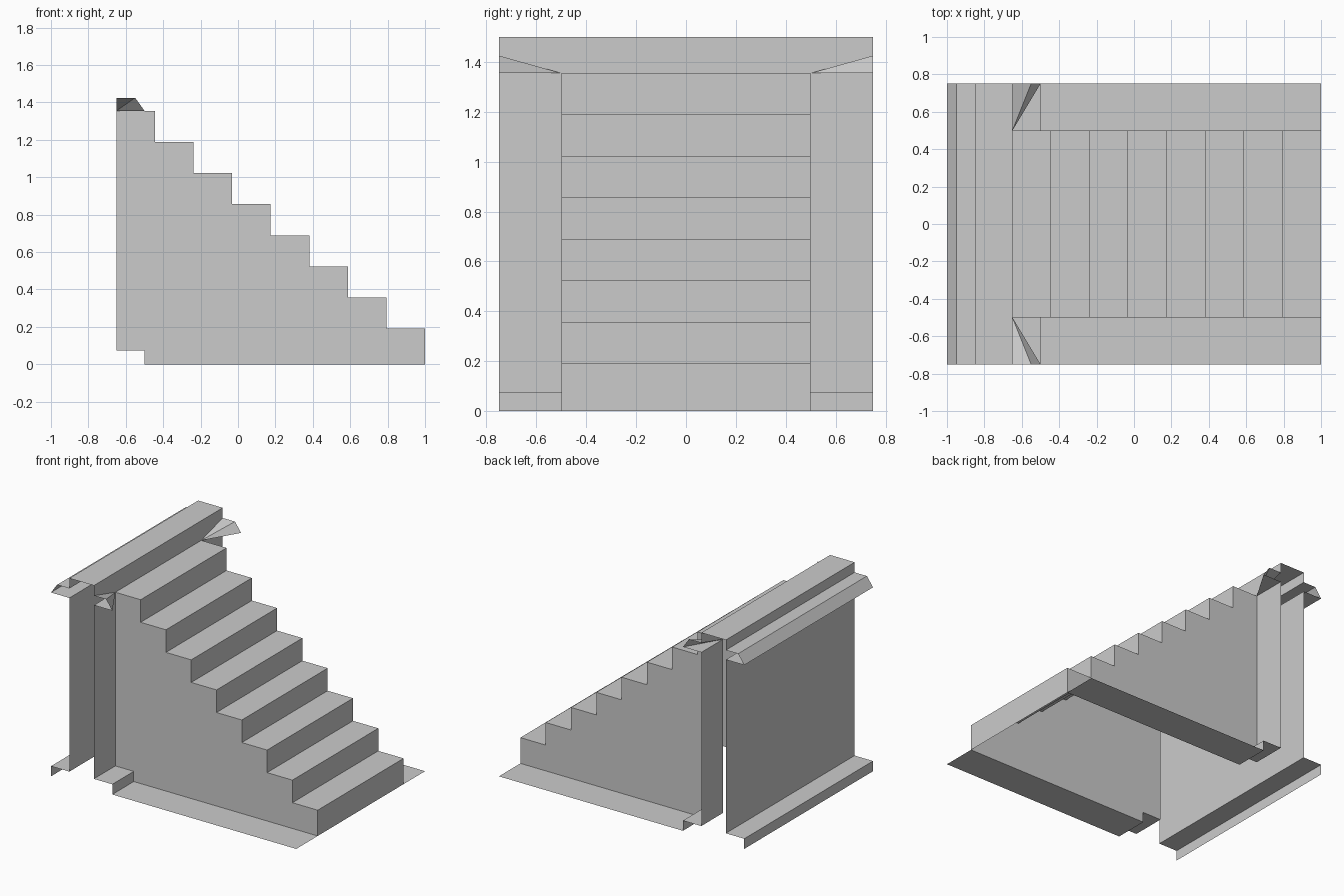
import bpy
import bmesh

if "Cube" in bpy.data.objects:
    bpy.data.objects.remove(bpy.data.objects["Cube"])

W, S = 0.75, 0.5            # half width of the block, half width of the stairs
BACK, FRONT = -0.85, -0.65  # the two faces of the top wall
LEDGE, TRIM, TRIM_TOP, TOP = 0.075, 1.355, 1.425, 1.5
STEPS, FIRST = 8, 0.19


def finish(name, bm):
    bmesh.ops.remove_doubles(bm, verts=bm.verts, dist=1e-5)
    mesh = bpy.data.meshes.new(name)
    bm.to_mesh(mesh)
    bm.free()
    bpy.context.collection.objects.link(bpy.data.objects.new(name, mesh))


def loft(name, prof_a, y_a, prof_b, y_b):
    """Open sheet between two (x, z) profiles at y_a < y_b; collapsed edges become triangles."""
    bm = bmesh.new()
    for i in range(len(prof_a) - 1):
        ring = [(prof_a[i], y_a), (prof_a[i + 1], y_a),
                (prof_b[i + 1], y_b), (prof_b[i], y_b)]
        pts = []
        for (x, z), y in ring:
            if (x, y, z) not in pts:
                pts.append((x, y, z))
        if len(pts) > 2:
            bm.faces.new([bm.verts.new(p) for p in pts])
    finish(name, bm)


# Stair profile from the top landing down to the floor
run = (1 - FRONT) / STEPS
rise = (TRIM - FIRST) / (STEPS - 1)
stairs = [(FRONT, TRIM)]
for i in range(STEPS):
    x = FRONT + run * (i + 1)
    stairs += [(x, TRIM - rise * i),
               (x, TRIM - rise * (i + 1) if i < STEPS - 1 else 0)]
loft("stair_treads", stairs, -S, stairs, S)

# Back wall with base ledge, bevelled trim and flat top
back = [(-1, 0), (-1, LEDGE), (BACK, LEDGE), (BACK, TRIM), (-1, TRIM),
        (-0.95, TRIM_TOP), (BACK, TRIM_TOP), (BACK, TOP), (FRONT, TOP)]
loft("back_wall", back, -W, back, W)

# Short wall above the top step
upper = [(FRONT, TOP), (FRONT, TRIM)]
loft("upper_wall", upper, -S, upper, S)

# Wall, tapered trim, ledge and floor on each side of the stairs
base = [(FRONT, TRIM), (FRONT, LEDGE), (-0.5, LEDGE), (-0.5, 0), (1, 0)]
outer = [(FRONT, TOP), (FRONT, TRIM_TOP), (-0.55, TRIM_TOP), (-0.5, TRIM)] + base
inner = [(FRONT, TOP)] + [(FRONT, TRIM)] * 3 + base
loft("front_wall_and_floor_right", outer, -W, inner, -S)
loft("front_wall_and_floor_left", inner, S, outer, W)

# Stepped side panels closing the stairs
outline = stairs + [(-0.5, 0), (-0.5, LEDGE), (FRONT, LEDGE)]
for side, label in ((-1, "right"), (1, "left")):
    bm = bmesh.new()
    verts = [bm.verts.new((x, side * S, z)) for x, z in outline]
    face = bm.faces.new(verts)
    face.normal_update()
    if face.normal.y * side < 0:
        face.normal_flip()
    finish("stair_side_" + label, bm)
